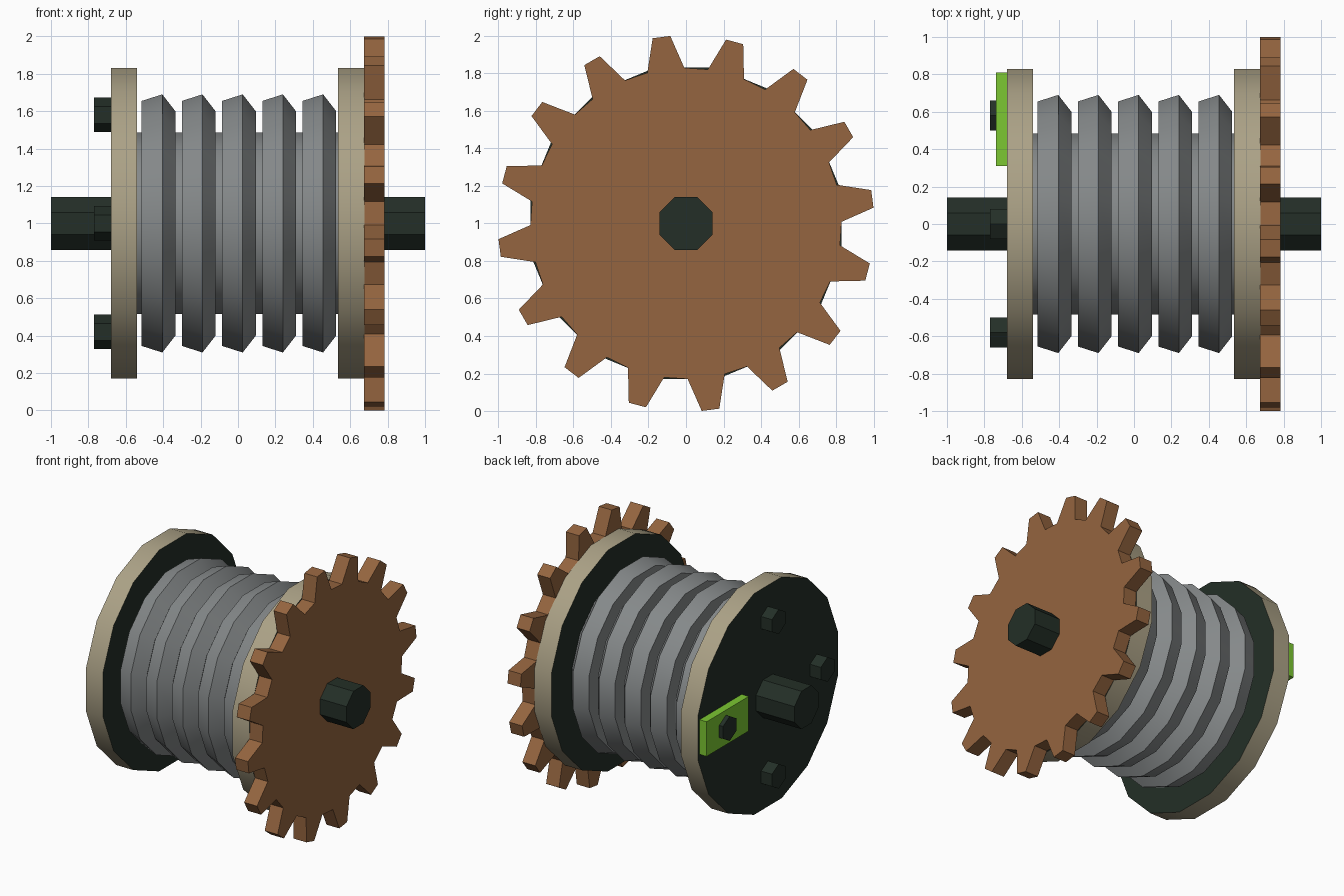
import bpy
import bmesh
from math import pi, cos, sin, radians

if "Cube" in bpy.data.objects:
    bpy.data.objects.remove(bpy.data.objects["Cube"])

AXIS_Z = 1.0


def material(name, r, g, b):
    mat = bpy.data.materials.new(name)
    mat.use_nodes = True
    mat.diffuse_color = (r, g, b, 1)
    mat.node_tree.nodes["Principled BSDF"].inputs["Base Color"].default_value = (r, g, b, 1)
    return mat


DARK = material("dark_green", 0.017, 0.028, 0.02)
TAN = material("tan", 0.41, 0.36, 0.24)
GREY = material("steel_grey", 0.235, 0.25, 0.254)
BROWN = material("copper_brown", 0.30, 0.13, 0.05)
LIME = material("lime_green", 0.20, 0.57, 0.032)


def finish(name, bm, mats, smooth=False):
    bmesh.ops.recalc_face_normals(bm, faces=bm.faces)
    mesh = bpy.data.meshes.new(name)
    bm.to_mesh(mesh)
    bm.free()
    obj = bpy.data.objects.new(name, mesh)
    bpy.context.collection.objects.link(obj)
    for mat in mats:
        mesh.materials.append(mat)
    if smooth:
        bpy.ops.object.select_all(action="DESELECT")
        obj.select_set(True)
        bpy.context.view_layer.objects.active = obj
        bpy.ops.object.shade_smooth_by_angle(angle=radians(30))
    return obj


def loft(sections):
    """Skin a list of (x, outline) sections along x and cap both ends."""
    bm = bmesh.new()
    loops = [[bm.verts.new((x, y, z)) for y, z in outline] for x, outline in sections]
    for a, b in zip(loops, loops[1:]):
        for i in range(len(a)):
            j = (i + 1) % len(a)
            bm.faces.new((a[i], a[j], b[j], b[i]))
    bm.faces.new(loops[0])
    bm.faces.new(loops[-1])
    return bm


def ngon(sides, apothem, y=0, z=AXIS_Z):
    """Regular outline with flat sides facing +y and -y."""
    r = apothem / cos(pi / sides)
    angles = [2 * pi * (i + 0.5) / sides for i in range(sides)]
    return [(y + r * cos(a), z + r * sin(a)) for a in angles]


# Shaft through the whole drum
finish("shaft", loft([(x, ngon(8, 0.142)) for x in (-1, 1)]), [DARK])

# Flanges: tan rims, dark faces
for name, x0, x1 in (("outer_flange", -0.68, -0.54), ("gear_flange", 0.535, 0.676)):
    bm = loft([(x, ngon(16, 0.83)) for x in (x0, x1)])
    bm.normal_update()
    for f in bm.faces:
        f.material_index = 1 if abs(f.normal.x) > 0.5 else 0
    finish(name, bm, [TAN, DARK], smooth=True)

# Drum core with five ridges
CORE = 0.485
profile = [(-0.54, CORE)]
for i in range(5):
    x = -0.515 + 0.215 * i
    profile += [(x, CORE), (x, 0.655), (x + 0.11, 0.69), (x + 0.18, 0.60), (x + 0.18, CORE)]
profile.append((0.535, CORE))
finish("ridged_drum", loft([(x, ngon(16, r)) for x, r in profile]), [GREY], smooth=True)

# Gear wheel with tapered teeth
TEETH = 16
outline = []
for i in range(TEETH):
    middle = 7.5 + 360 / TEETH * i
    for offset, r in ((-6.9, 0.829), (-2.7, 1.003), (2.7, 1.003), (6.9, 0.829)):
        a = radians(middle + offset)
        outline.append((r * cos(a), AXIS_Z + r * sin(a)))
finish("gear", loft([(0.675, outline), (0.782, outline)]), [BROWN])

# Four hex bolts on the outer flange
for i, (dy, dz) in enumerate(((1, 0), (0, 1), (-1, 0), (0, -1))):
    hexagon = ngon(6, 0.08, 0.58 * dy, AXIS_Z + 0.58 * dz)
    finish(f"bolt_{i + 1}", loft([(-0.77, hexagon), (-0.67, hexagon)]), [DARK])

# Clamp plate under one bolt
plate = [(0.31, 0.87), (0.81, 0.87), (0.81, 1.13), (0.31, 1.13)]
finish("clamp_plate", loft([(-0.738, plate), (-0.675, plate)]), [LIME])
